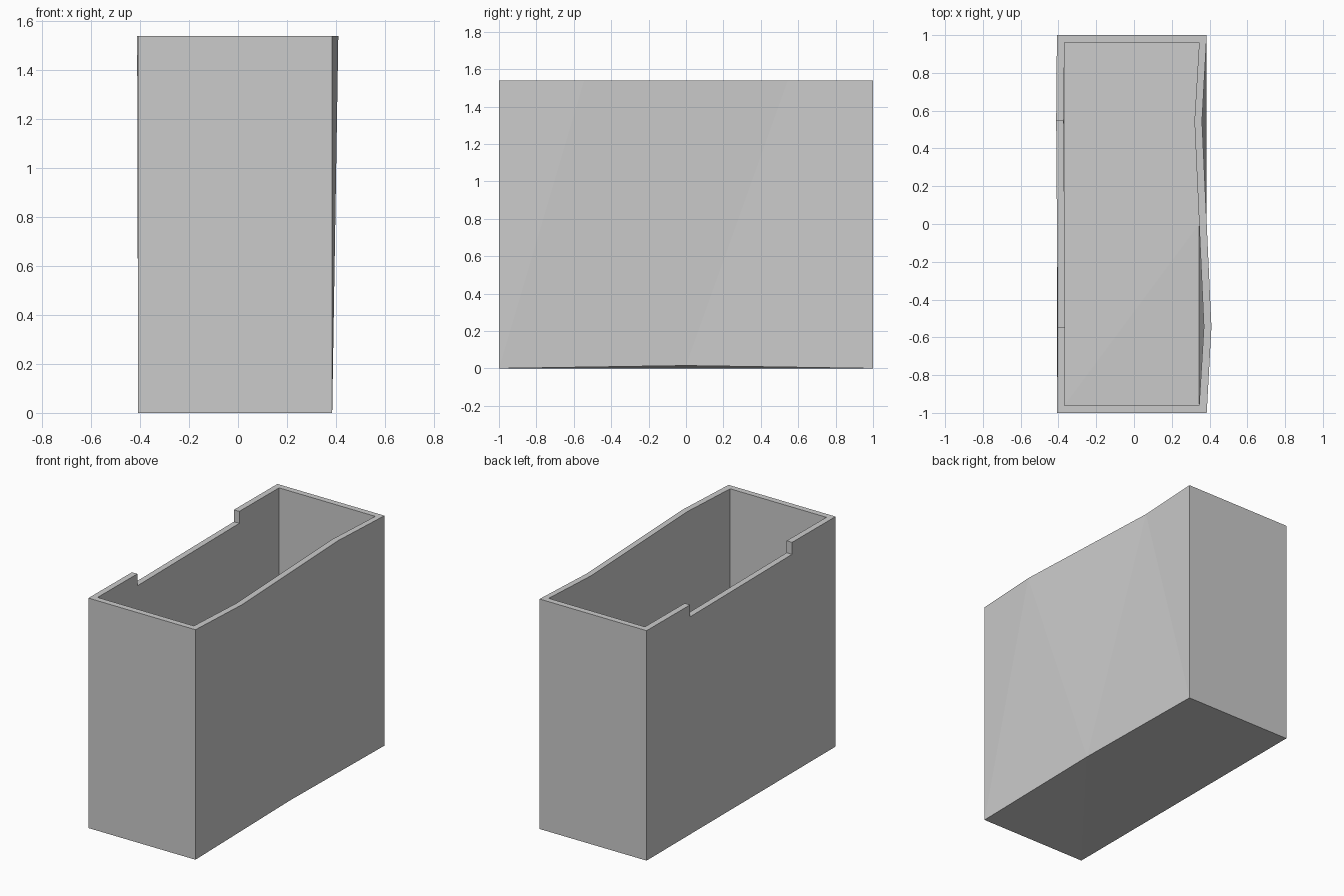
import bpy
import bmesh

cube = bpy.data.objects.get("Cube")
if cube:
    bpy.data.objects.remove(cube, do_unlink=True)

HEIGHT, WALL = 1.54, 0.04
NOTCH_Y, NOTCH_Z = 0.545, 1.46
LEFT_X, RIGHT_X = -0.408, 0.385
BOW, DRIFT, ARCH = 0.025, 0.004, 0.015   # side wave, notch wall wave, floor lift

grey = bpy.data.materials.new("plain grey")
grey.use_nodes = True
colour = (0.6, 0.6, 0.6, 1)
grey.diffuse_color = colour
grey.node_tree.nodes["Principled BSDF"].inputs["Base Color"].default_value = colour

bm = bmesh.new()


def shell(inset, flip):
    """One skin of the box; returns its rim loop, counter-clockwise."""
    x0, x1, y1 = LEFT_X + inset, RIGHT_X - inset, 1 - inset
    v = lambda x, y, z: bm.verts.new((x, y, z))

    def face(*verts):
        bm.faces.new(verts[::-1] if flip else verts)

    # Floor corners, with a lifted middle point under the wavy side
    lf, lb = v(x0, -y1, inset), v(x0, y1, inset)
    rf, rb = v(x1, -y1, inset), v(x1, y1, inset)
    mid = v(x1, 0, inset + ARCH)
    # Wavy side rim, front to back
    t0, t3 = v(x1, -y1, HEIGHT), v(x1, y1, HEIGHT)
    t1 = v(x1 + BOW, -NOTCH_Y, HEIGHT)
    t2 = v(x1 - BOW, NOTCH_Y, HEIGHT)
    # Notched side rim, back to front
    s0, s5 = v(x0, y1, HEIGHT), v(x0, -y1, HEIGHT)
    s1, s2 = (v(x0 - DRIFT, NOTCH_Y, z) for z in (HEIGHT, NOTCH_Z))
    s4, s3 = (v(x0 + DRIFT, -NOTCH_Y, z) for z in (HEIGHT, NOTCH_Z))

    # Floor
    face(lf, mid, rf)
    face(lf, lb, mid)
    face(lb, rb, mid)
    # Front and back walls
    face(lf, rf, t0, s5)
    face(rb, lb, s0, t3)
    # Wavy wall, fanned from the lifted point
    face(rf, t1, t0)
    face(rf, mid, t1)
    face(mid, t2, t1)
    face(mid, rb, t2)
    face(rb, t3, t2)
    # Notched wall
    face(lb, s2, s1, s0)
    face(lb, lf, s3, s2)
    face(lf, s5, s4, s3)
    return [t0, t1, t2, t3, s0, s1, s2, s3, s4, s5]


outer = shell(0, False)
inner = shell(WALL, True)

# Rim joining the two skins, including the notch
for i in range(len(outer)):
    j = (i + 1) % len(outer)
    bm.faces.new((outer[i], outer[j], inner[j], inner[i]))

bmesh.ops.recalc_face_normals(bm, faces=bm.faces[:])
mesh = bpy.data.meshes.new("open_box")
bm.to_mesh(mesh)
bm.free()
mesh.materials.append(grey)
box = bpy.data.objects.new("open_box", mesh)
bpy.context.scene.collection.objects.link(box)
